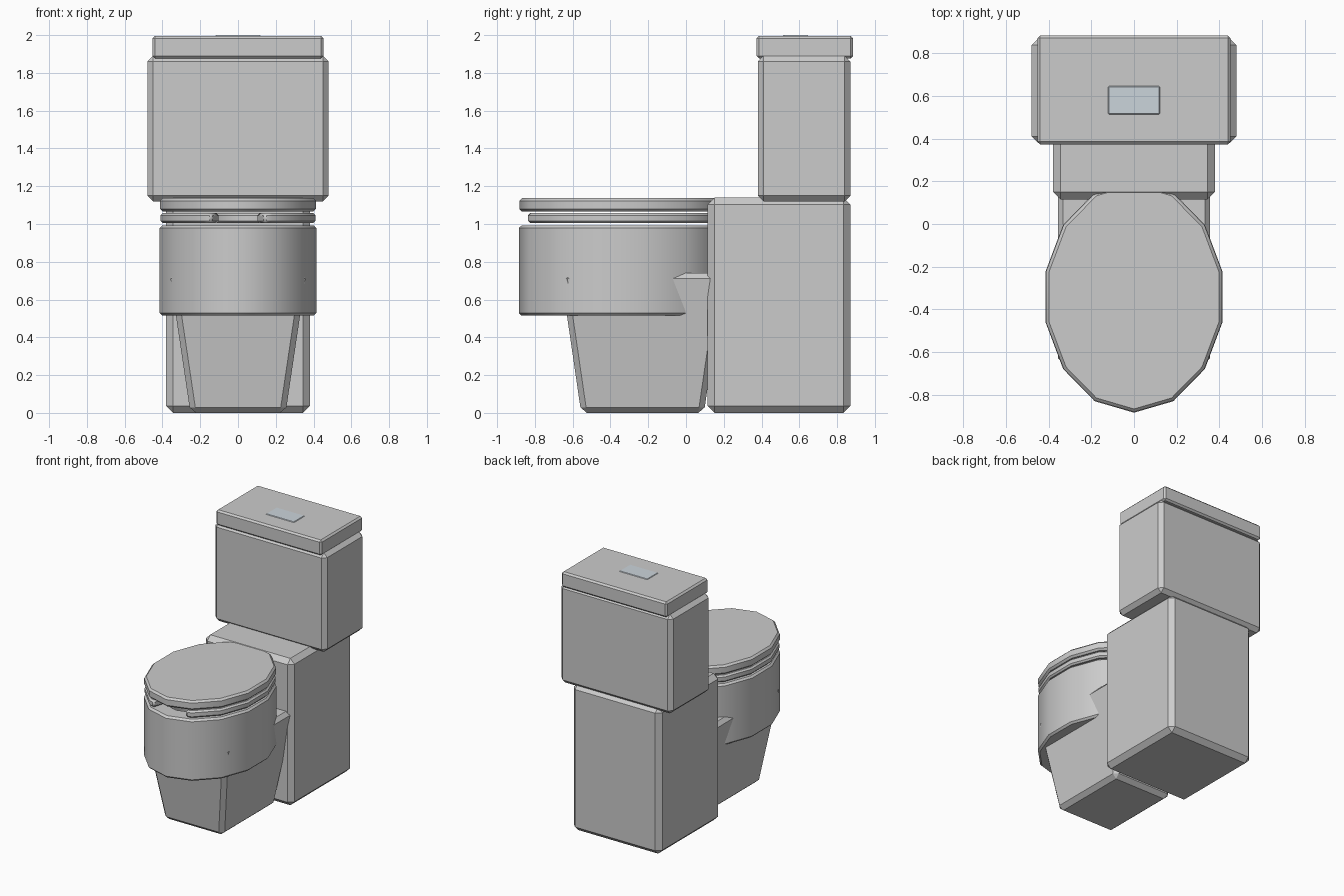
import bpy, bmesh
from math import sin, cos, pi

if "Cube" in bpy.data.objects:
    bpy.data.objects.remove(bpy.data.objects["Cube"])

SIDES = 14            # low-poly oval used by bowl, seat and lid
CY = -0.342           # centre of the oval in y


def finish(name, bm, bevel, angle=0.5):
    bmesh.ops.recalc_face_normals(bm, faces=bm.faces[:])
    me = bpy.data.meshes.new(name)
    bm.to_mesh(me)
    bm.free()
    ob = bpy.data.objects.new(name, me)
    bpy.context.collection.objects.link(ob)
    if bevel:
        mod = ob.modifiers.new("chamfer", 'BEVEL')
        mod.width = bevel
        mod.segments = 1
        mod.limit_method = 'ANGLE'
        mod.angle_limit = 0.9
    return ob


def smooth(ob):
    bpy.ops.object.select_all(action='DESELECT')
    ob.select_set(True)
    bpy.context.view_layer.objects.active = ob
    bpy.ops.object.shade_smooth_by_angle(angle=0.6)


def loft(name, rings, bevel, cap_start=True, cap_end=True):
    """Skin a stack of closed vertex rings."""
    bm = bmesh.new()
    vs = [[bm.verts.new(p) for p in r] for r in rings]
    n = len(rings[0])
    for a, b in zip(vs, vs[1:]):
        for i in range(n):
            j = (i + 1) % n
            bm.faces.new((a[i], a[j], b[j], b[i]))
    if cap_start:
        bm.faces.new(vs[0])
    if cap_end:
        bm.faces.new(vs[-1])
    return finish(name, bm, bevel)


def rect(hx, y0, y1, z):
    return [(-hx, y0, z), (hx, y0, z), (hx, y1, z), (-hx, y1, z)]


def box(name, hx, y0, y1, z0, z1, bevel):
    return loft(name, [rect(hx, y0, y1, z0), rect(hx, y0, y1, z1)], bevel)


def oval_point(i, rx, ry, z):
    a = 2 * pi * i / SIDES
    return (rx * sin(a), CY - ry * cos(a), z)


def oval(rx, ry, z):
    return [oval_point(i, rx, ry, z) for i in range(SIDES)]


# Rear body, tank and tank cover
box("rear_body", 0.38, 0.115, 0.87, 0.0, 1.14, 0.036)
box("tank", 0.48, 0.38, 0.87, 1.12, 1.89, 0.03)
box("tank_lid", 0.453, 0.373, 0.885, 1.877, 1.996, 0.013)

# Flush button
button = box("flush_button", 0.122, 0.513, 0.648, 1.98, 2.0, 0.005)
mat = bpy.data.materials.new("button_metal")
mat.diffuse_color = (0.60, 0.66, 0.71, 1)
mat.use_nodes = True
mat.node_tree.nodes["Principled BSDF"].inputs["Base Color"].default_value = mat.diffuse_color
button.data.materials.append(mat)

# Tapered pedestal under the bowl
loft("pedestal", [rect(0.252, -0.555, 0.095, 0.0),
                  rect(0.362, -0.663, 0.203, 0.74)], 0.03)

# Hollow bowl: outer wall, rim, inner wall, basin floor
smooth(loft("bowl", [oval(0.425, 0.543, 0.515), oval(0.425, 0.543, 0.993),
                     oval(0.30, 0.40, 0.993), oval(0.22, 0.30, 0.62)], 0.014))

# Seat: oval ring with an open front
bm = bmesh.new()
gap = 0.76            # start of the ring, in steps from the front corner
steps = [gap] + list(range(1, SIDES)) + [SIDES - gap]
sections = []
for s in steps:
    def at(rx, ry, z):
        if s == int(s):
            return bm.verts.new(oval_point(s, rx, ry, z))
        front = oval_point(0, rx, ry, z)
        side = oval_point(1 if s < 1 else SIDES - 1, rx, ry, z)
        return bm.verts.new([f + (q - f) * gap for f, q in zip(front, side)])
    sections.append([at(0.42, 0.538, 1.004), at(0.42, 0.538, 1.058),
                     at(0.30, 0.40, 1.058), at(0.30, 0.40, 1.004)])
for a, b in zip(sections, sections[1:]):
    for i in range(4):
        j = (i + 1) % 4
        bm.faces.new((a[i], a[j], b[j], b[i]))
bm.faces.new(sections[0])
bm.faces.new(sections[-1])
smooth(finish("seat", bm, 0.012))

# Closed seat lid
smooth(loft("seat_lid", [oval(0.423, 0.54, 1.065), oval(0.423, 0.54, 1.137)], 0.014))
